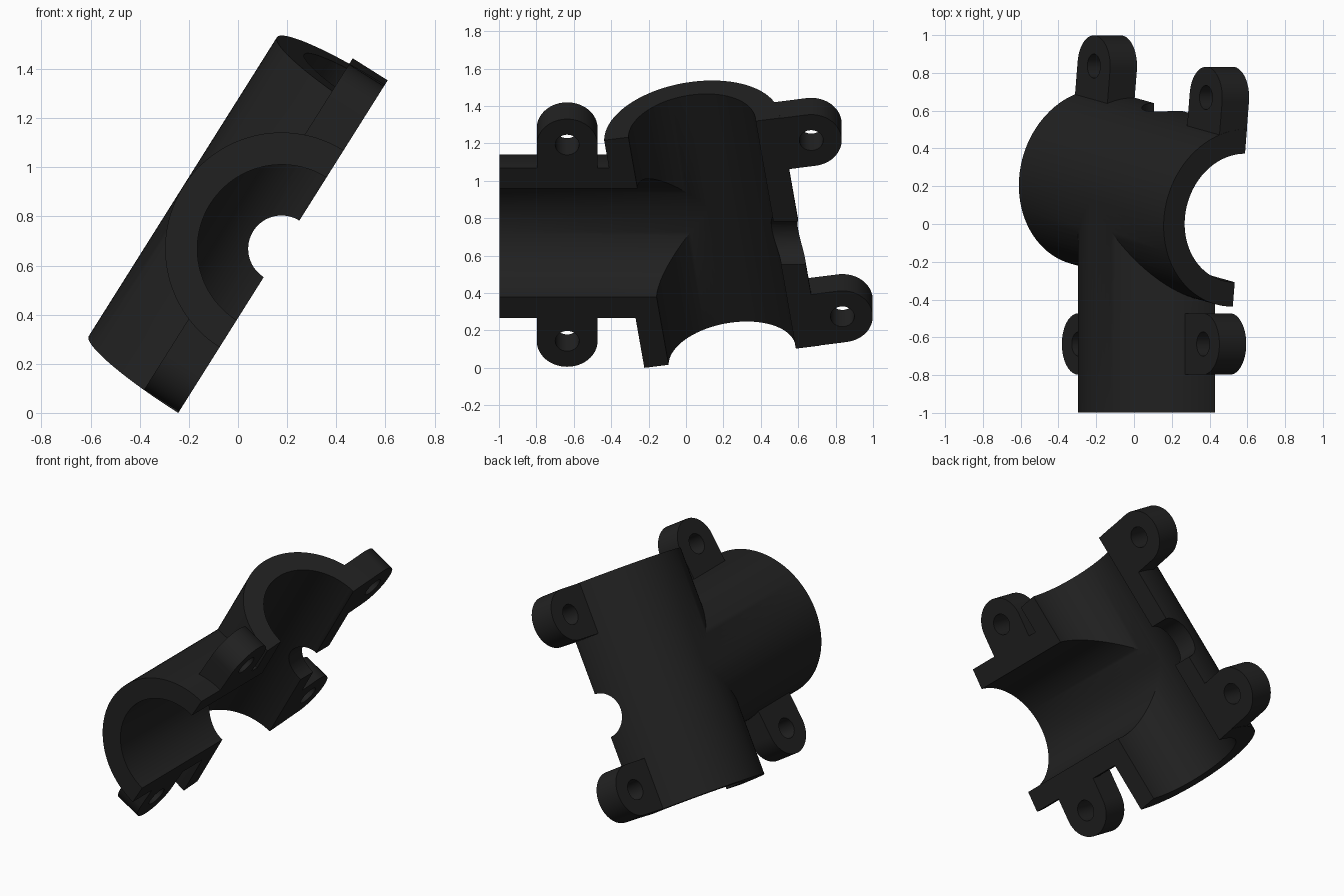
import bpy, bmesh
from math import radians, sin, cos, pi
from mathutils import Matrix, Vector

if "Cube" in bpy.data.objects:
    bpy.data.objects.remove(bpy.data.objects["Cube"])

# Local frame: XY is the split plane, +X along the side arm, +Z through the shell
R_OUT, R_IN, LUG_R, LUG_X, LUG_T = 0.475, 0.344, 0.1625, 0.62, 0.168
MAIN_HALF, ARM_END, ARM_LUG = 0.727, 1.138, 0.775
SKEW = Matrix.Rotation(radians(-8.5), 4, 'Z')


def finish(name, bm):
    bmesh.ops.recalc_face_normals(bm, faces=bm.faces)
    mesh = bpy.data.meshes.new(name)
    bm.to_mesh(mesh)
    bm.free()
    ob = bpy.data.objects.new(name, mesh)
    bpy.context.collection.objects.link(ob)
    return ob


def rod(name, r, start, end, matrix, seg=96):
    """Solid cylinder along local X from start to end."""
    bm = bmesh.new()
    place = (matrix @ Matrix.Translation(((start + end) / 2, 0, 0))
             @ Matrix.Rotation(pi / 2, 4, 'Y'))
    bmesh.ops.create_cone(bm, cap_ends=True, segments=seg, radius1=r, radius2=r,
                          depth=end - start, matrix=place)
    return finish(name, bm)


def lug(name, matrix):
    """Round-ended ear reaching out along local X."""
    pts = [(0.4, -LUG_R)]
    for i in range(33):
        a = -pi / 2 + pi * i / 32
        pts.append((LUG_X + LUG_R * cos(a), LUG_R * sin(a)))
    pts.append((0.4, LUG_R))
    bm = bmesh.new()
    face = bm.faces.new([bm.verts.new((x, y, -0.1)) for x, y in pts])
    ext = bmesh.ops.extrude_face_region(bm, geom=[face])
    bmesh.ops.translate(bm, vec=(0, 0, 0.1 + LUG_T),
                        verts=[v for v in ext['geom'] if isinstance(v, bmesh.types.BMVert)])
    bm.transform(matrix)
    return finish(name, bm)


def combine(target, tool, operation):
    mod = target.modifiers.new(operation, 'BOOLEAN')
    mod.operation, mod.solver, mod.object = operation, 'EXACT', tool
    bpy.context.view_layer.objects.active = target
    bpy.ops.object.modifier_apply(modifier=mod.name)
    bpy.data.objects.remove(tool)


ALONG = SKEW @ Matrix.Rotation(pi / 2, 4, 'Z')
I = Matrix.Identity(4)

# Outer body: skewed main tube with a side arm
shell = rod("tee_clamp_half", R_OUT, -MAIN_HALF, MAIN_HALF, ALONG)
combine(shell, rod("arm", R_OUT - 0.001, 0, ARM_END, I), 'UNION')

# Bolt lugs: two on the arm, two on the back of the main tube
lug_places = []
for s in (1, -1):
    lug_places.append(Matrix.Translation((ARM_LUG, 0, 0)) @ Matrix.Rotation(s * pi / 2, 4, 'Z'))
    lug_places.append(SKEW @ Matrix.Translation((0, s * 0.563, 0)) @ Matrix.Rotation(pi, 4, 'Z'))
for m in lug_places:
    combine(shell, lug("lug", m), 'UNION')

# Tube bores and the small hole in the back wall
combine(shell, rod("main_bore", R_IN, -1, 1, ALONG), 'DIFFERENCE')
combine(shell, rod("arm_bore", R_IN - 0.001, 0, 1.4, I), 'DIFFERENCE')
combine(shell, rod("back_hole", 0.136, -0.8, 0, I, 48), 'DIFFERENCE')

# Bolt holes
for m in lug_places:
    hole = m @ Matrix.Translation((LUG_X, 0, 0)) @ Matrix.Rotation(pi / 2, 4, 'Y')
    combine(shell, rod("bolt_hole", 0.064, -0.5, 0.5, hole, 32), 'DIFFERENCE')

# Split the tee in half
bm = bmesh.new()
bmesh.ops.create_cube(bm, size=4, matrix=Matrix.Translation((0, 0, -2)))
combine(shell, finish("split_box", bm), 'DIFFERENCE')

# Tilt into place and centre on the ground
t = radians(32.2)
shell.data.transform(Matrix(((0, sin(t), -cos(t), 0), (-1, 0, 0, 0),
                             (0, cos(t), sin(t), 0), (0, 0, 0, 1))))
axes = [[v.co[i] for v in shell.data.vertices] for i in range(3)]
mid = [(min(a) + max(a)) / 2 for a in axes]
shell.data.transform(Matrix.Translation(Vector((-mid[0], -mid[1], -min(axes[2])))))

# Dark plastic, smooth curved walls
mat = bpy.data.materials.new("dark_plastic")
mat.diffuse_color = (0.015, 0.015, 0.015, 1)
mat.use_nodes = True
mat.node_tree.nodes["Principled BSDF"].inputs["Base Color"].default_value = mat.diffuse_color
shell.data.materials.clear()
shell.data.materials.append(mat)
bpy.ops.object.select_all(action='DESELECT')
shell.select_set(True)
bpy.context.view_layer.objects.active = shell
bpy.ops.object.shade_smooth_by_angle(angle=radians(30))
